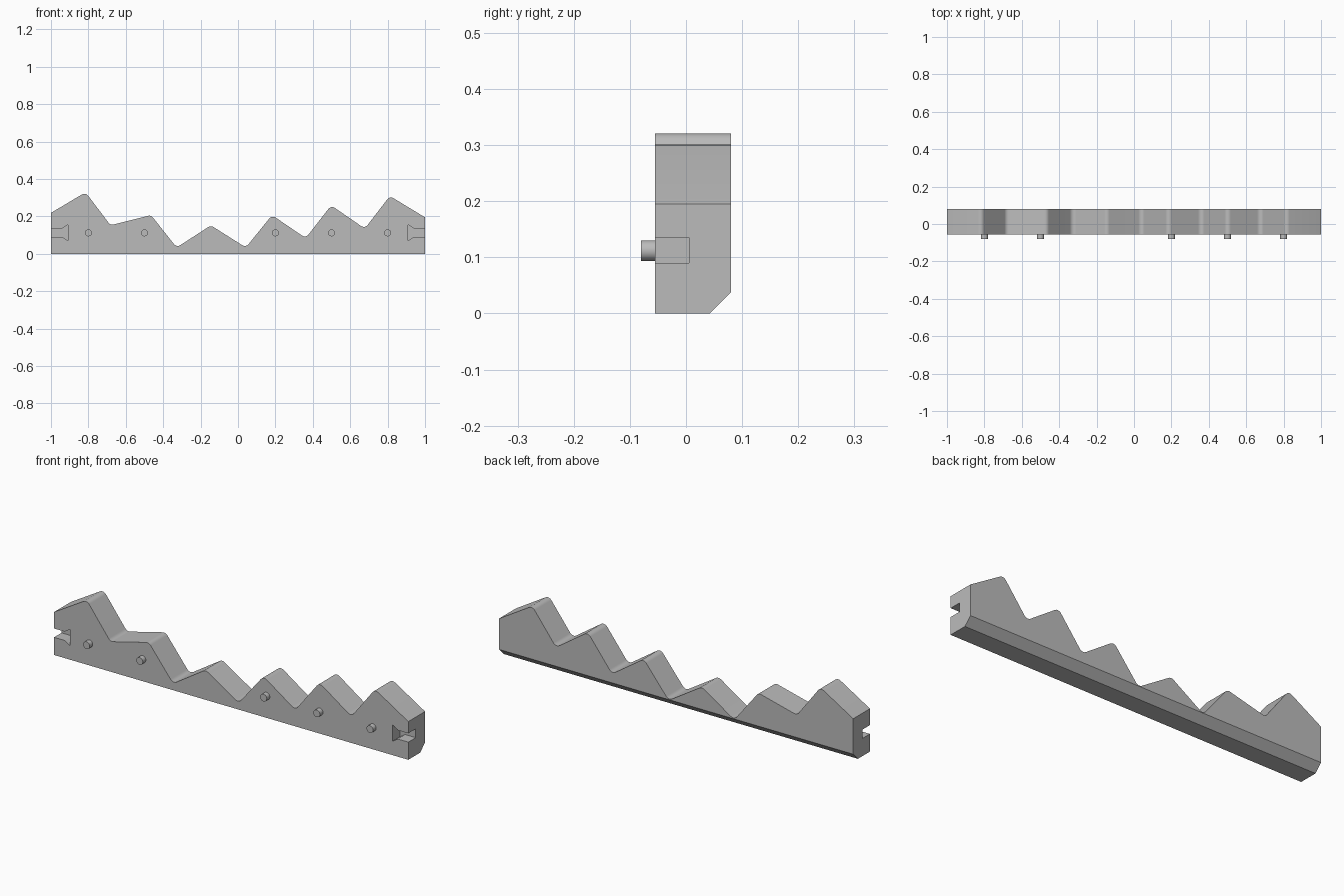
import bpy
import bmesh
import math
from mathutils import Vector

cube = bpy.data.objects.get("Cube")
if cube:
    bpy.data.objects.remove(cube, do_unlink=True)

FRONT, BACK = -0.055, 0.08

grey = bpy.data.materials.new("plain grey")
grey.use_nodes = True
colour = (0.5, 0.5, 0.5, 1)
grey.diffuse_color = colour
grey.node_tree.nodes["Principled BSDF"].inputs["Base Color"].default_value = colour


def fillet(before, corner, after, radius=0.025, steps=6):
    """Points of a round arc that replaces a sharp corner."""
    a, c, b = Vector(before), Vector(corner), Vector(after)
    u, v = (a - c).normalized(), (b - c).normalized()
    half = u.angle(v) / 2
    centre = c + (u + v).normalized() * radius / math.sin(half)
    start = c + u * radius / math.tan(half) - centre
    end = c + v * radius / math.tan(half) - centre
    sweep = math.pi - 2 * half
    return [centre + (start * math.sin(sweep * (1 - i / steps))
                      + end * math.sin(sweep * i / steps)) / math.sin(sweep)
            for i in range(steps + 1)]


def prism(name, outline, y0, y1, chamfer=0):
    """Extrude an x-z outline along y, optionally chamfering the bottom back edge."""
    bm = bmesh.new()
    face = bm.faces.new([bm.verts.new((x, y0, z)) for x, z in outline])
    new = bmesh.ops.extrude_face_region(bm, geom=[face])["geom"]
    bmesh.ops.translate(bm, vec=(0, y1 - y0, 0),
                        verts=[g for g in new if isinstance(g, bmesh.types.BMVert)])
    bmesh.ops.recalc_face_normals(bm, faces=bm.faces)
    if chamfer:
        edge = [e for e in bm.edges
                if all(v.co.z < 1e-4 and v.co.y > y1 - 1e-4 for v in e.verts)]
        bmesh.ops.bevel(bm, geom=edge, offset=chamfer, segments=1,
                        affect='EDGES', clamp_overlap=False)
    mesh = bpy.data.meshes.new(name)
    bm.to_mesh(mesh)
    bm.free()
    mesh.materials.append(grey)
    obj = bpy.data.objects.new(name, mesh)
    bpy.context.collection.objects.link(obj)
    return obj


def smooth(obj):
    bpy.ops.object.select_all(action='DESELECT')
    obj.select_set(True)
    bpy.context.view_layer.objects.active = obj
    bpy.ops.object.shade_smooth_by_angle(angle=math.radians(25))


# Bar with a jagged ridge along its top
ridge = [(-1, 0.219), (-0.815, 0.329), (-0.682, 0.153), (-0.465, 0.207),
         (-0.328, 0.034), (-0.145, 0.152), (0.042, 0.034), (0.182, 0.207),
         (0.362, 0.084), (0.498, 0.259), (0.678, 0.135), (0.812, 0.309),
         (1, 0.195)]
outline = [(-1, 0), ridge[0]]
for before, corner, after in zip(ridge, ridge[1:], ridge[2:]):
    outline += fillet(before, corner, after)
outline += [ridge[-1], (1, 0)]
bar = prism("ridged_bar", outline, FRONT, BACK, chamfer=0.038)

# Dovetail slots in the front at both ends
slot = [(1.05, 0.09), (0.94, 0.09), (0.91, 0.07),
        (0.91, 0.155), (0.94, 0.135), (1.05, 0.135)]
for side in (-1, 1):
    cutter = prism("slot_cutter", [(side * x, z) for x, z in slot], -0.1, 0.005)
    cutter.hide_render = True
    cut = bar.modifiers.new("slot", 'BOOLEAN')
    cut.operation = 'DIFFERENCE'
    cut.solver = 'EXACT'
    cut.object = cutter
    bpy.context.view_layer.objects.active = bar
    bpy.ops.object.modifier_apply(modifier=cut.name)
    bpy.data.objects.remove(cutter, do_unlink=True)
smooth(bar)

# Round pegs on the front
for i, x in enumerate((-0.8, -0.5, 0.2, 0.5, 0.8)):
    bpy.ops.mesh.primitive_cylinder_add(
        vertices=32, radius=0.0185, depth=0.035,
        location=(x, FRONT - 0.0075, 0.112), rotation=(math.pi / 2, 0, 0))
    peg = bpy.context.object
    peg.name = f"peg_{i + 1}"
    peg.data.materials.append(grey)
    smooth(peg)
